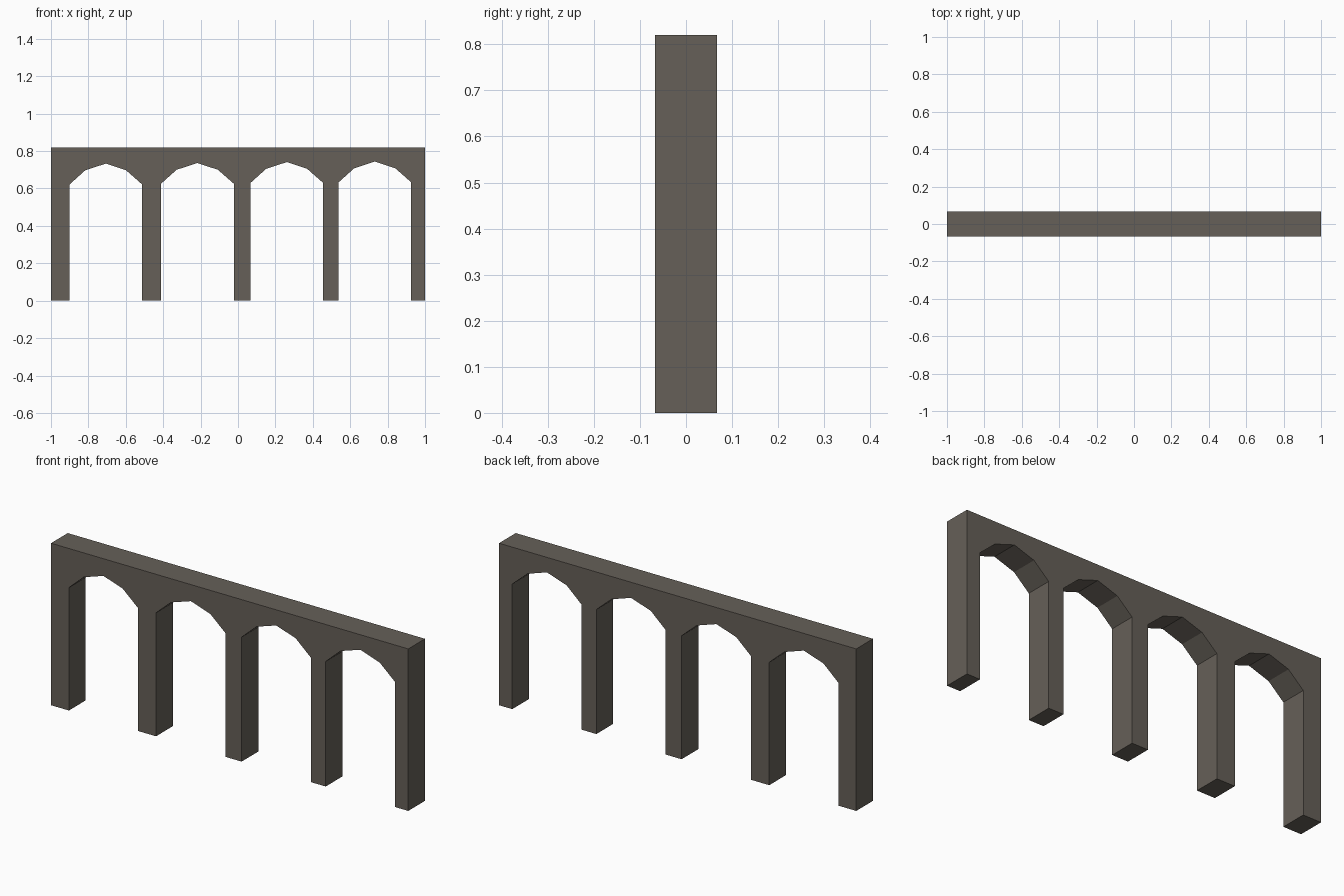
import bpy
import bmesh

if "Cube" in bpy.data.objects:
    bpy.data.objects.remove(bpy.data.objects["Cube"])

HALF_DEPTH = 0.067
TOP = 0.82

# Arch openings: left edge, right edge, springing height
openings = [(-0.90, -0.513, 0.622), (-0.412, -0.022, 0.625),
            (0.067, 0.455, 0.63), (0.538, 0.926, 0.633)]
# Faceted arch: fraction across the opening, rise above the springing
arch = [(0.0, 0.0), (0.215, 0.075), (0.5, 0.111), (0.78, 0.075), (1.0, 0.0)]

stone = bpy.data.materials.new("weathered_stone")
stone.diffuse_color = (0.133, 0.117, 0.098, 1)
stone.use_nodes = True
stone.node_tree.nodes["Principled BSDF"].inputs["Base Color"].default_value = stone.diffuse_color

# Front outline: along the ground and over each arch, then back along the top
outline = [(-1.0, 0.0)]
for left, right, spring in openings:
    outline.append((left, 0.0))
    outline += [(left + (right - left) * t, spring + rise) for t, rise in arch]
    outline.append((right, 0.0))
outline += [(1.0, 0.0), (1.0, TOP), (-1.0, TOP)]

# Extrude the outline through the thickness of the wall
bm = bmesh.new()
face = bm.faces.new([bm.verts.new((x, -HALF_DEPTH, z)) for x, z in outline])
result = bmesh.ops.extrude_face_region(bm, geom=[face], use_keep_orig=True)
back = [v for v in result["geom"] if isinstance(v, bmesh.types.BMVert)]
bmesh.ops.translate(bm, verts=back, vec=(0, 2 * HALF_DEPTH, 0))

# Cut the wall at every pier edge and arch crown for clean faces
for left, right, spring in openings:
    for t, rise in arch:
        bmesh.ops.bisect_plane(bm, geom=bm.verts[:] + bm.edges[:] + bm.faces[:], dist=1e-5,
                               plane_co=(left + (right - left) * t, 0, 0), plane_no=(1, 0, 0))
bmesh.ops.recalc_face_normals(bm, faces=bm.faces[:])

mesh = bpy.data.meshes.new("arcade_wall")
bm.to_mesh(mesh)
bm.free()
mesh.materials.append(stone)
bpy.context.collection.objects.link(bpy.data.objects.new("arcade_wall", mesh))
